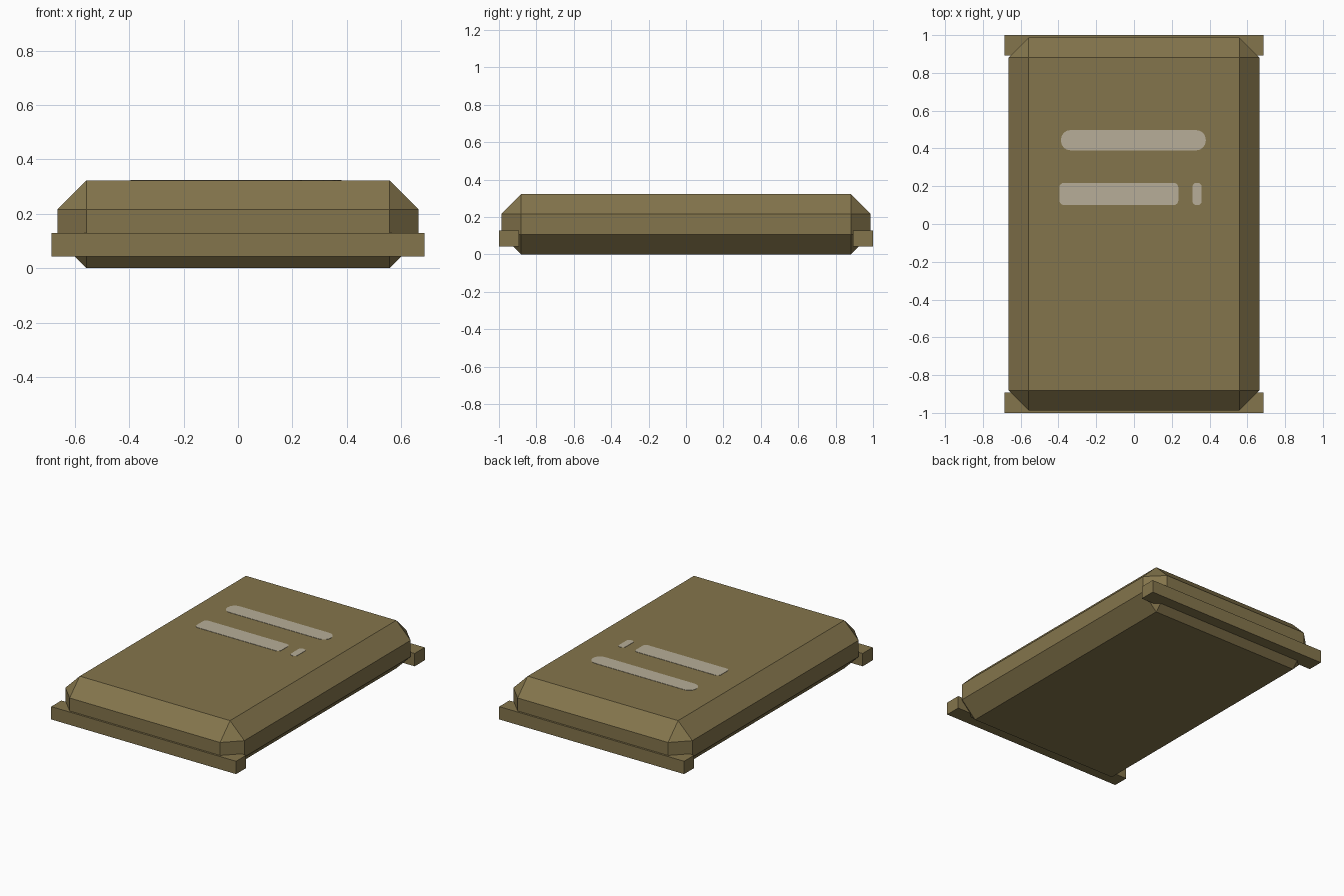
import bpy
import bmesh
import math
from mathutils import Vector

cube = bpy.data.objects.get("Cube")
if cube:
    bpy.data.objects.remove(cube, do_unlink=True)


def material(name, rgb):
    mat = bpy.data.materials.new(name)
    mat.use_nodes = True
    color = (*rgb, 1.0)
    mat.diffuse_color = color
    mat.node_tree.nodes["Principled BSDF"].inputs["Base Color"].default_value = color
    return mat


def finish(bm, name, mat):
    bmesh.ops.recalc_face_normals(bm, faces=bm.faces[:])
    mesh = bpy.data.meshes.new(name)
    bm.to_mesh(mesh)
    bm.free()
    mesh.materials.append(mat)
    obj = bpy.data.objects.new(name, mesh)
    bpy.context.collection.objects.link(obj)
    return obj


def box(name, low, high, mat, chamfer=0.0):
    """Box between two corners, with optional flat chamfers on all edges."""
    low, high = Vector(low), Vector(high)
    bm = bmesh.new()
    bmesh.ops.create_cube(bm, size=1.0)
    for v in bm.verts:
        v.co = (low + high) / 2 + v.co * (high - low)
    if chamfer:
        bmesh.ops.bevel(bm, geom=bm.edges[:], offset=chamfer,
                        offset_type='OFFSET', segments=1, affect='EDGES')
    return finish(bm, name, mat)


def plate(name, x0, x1, y0, y1, radius, mat, steps=4):
    """Thin rounded rectangle lying on the top of the body."""
    corners = [(x1 - radius, y1 - radius), (x0 + radius, y1 - radius),
               (x0 + radius, y0 + radius), (x1 - radius, y0 + radius)]
    bm = bmesh.new()
    ring = []
    for i, (cx, cy) in enumerate(corners):
        for s in range(steps + 1):
            a = math.pi / 2 * (i + s / steps)
            ring.append(bm.verts.new((cx + radius * math.cos(a),
                                      cy + radius * math.sin(a), TOP - 0.001)))
    face = bm.faces.new(ring)
    up = bmesh.ops.extrude_face_region(bm, geom=[face])["geom"]
    bmesh.ops.translate(bm, vec=(0, 0, 0.003),
                        verts=[g for g in up if isinstance(g, bmesh.types.BMVert)])
    return finish(bm, name, mat)


TOP = 0.322
brown = material("olive brown", (0.231, 0.178, 0.072))
beige = material("pale beige", (0.474, 0.423, 0.314))

# Chamfered slab body
box("body", (-0.664, -0.987, 0), (0.664, 0.987, TOP), brown, chamfer=0.106)

# Cross bars under both ends
for side, name in ((-1, "front_bar"), (1, "back_bar")):
    ys = sorted((side * 0.893, side * 1.0))
    box(name, (-0.686, ys[0], 0.043), (0.686, ys[1], 0.129), brown)

# Painted marks on the top
plate("upper_stripe", -0.387, 0.38, 0.39, 0.497, 0.05, beige)
plate("lower_stripe", -0.395, 0.235, 0.10, 0.218, 0.025, beige)
plate("short_mark", 0.31, 0.358, 0.10, 0.218, 0.02, beige)
